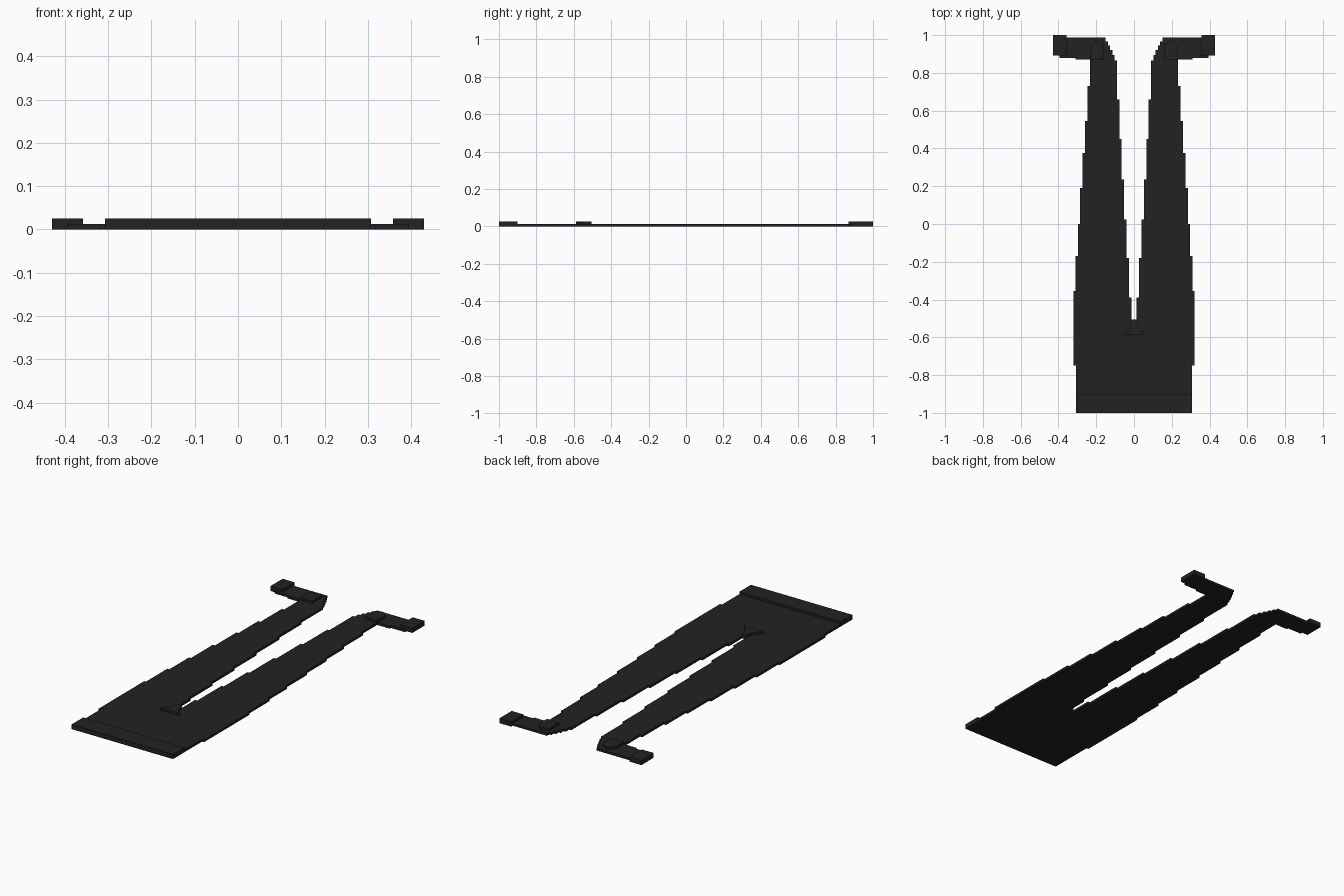
import bpy, bmesh

if "Cube" in bpy.data.objects:
    bpy.data.objects.remove(bpy.data.objects["Cube"])

T = 0.0128   # thickness of one layer

black = bpy.data.materials.new("matte black")
black.diffuse_color = (0.016, 0.016, 0.016, 1)
black.use_nodes = True
black.node_tree.nodes["Principled BSDF"].inputs["Base Color"].default_value = black.diffuse_color


def plate(name, pts, z0, z1):
    """Extrude a flat outline from z0 to z1."""
    bm = bmesh.new()
    face = bm.faces.new([bm.verts.new((x, y, z0)) for x, y in pts])
    out = bmesh.ops.extrude_face_region(bm, geom=[face])
    verts = [v for v in out["geom"] if isinstance(v, bmesh.types.BMVert)]
    bmesh.ops.translate(bm, verts=verts, vec=(0, 0, z1 - z0))
    bmesh.ops.recalc_face_normals(bm, faces=bm.faces[:])
    me = bpy.data.meshes.new(name)
    bm.to_mesh(me)
    bm.free()
    me.materials.append(black)
    ob = bpy.data.objects.new(name, me)
    bpy.context.collection.objects.link(ob)
    return ob


def mirrored(pts):
    return pts + [(-x, y) for x, y in reversed(pts)]


def rect(x0, x1, y0, y1):
    return [(x0, y0), (x1, y0), (x1, y1), (x0, y1)]


def stairs(steps, y):
    """Steps are (x, y_end): straight runs in y joined by small jogs in x."""
    pts = []
    for x, y_end in steps:
        pts += [(x, y), (x, y_end)]
        y = y_end
    return pts


# stepped outer and inner edges of the right leg, from waist to ankle
outer = stairs([(0.307, -0.75), (0.319, -0.355), (0.309, -0.17), (0.297, 0.0),
                (0.285, 0.19), (0.272, 0.375), (0.26, 0.545), (0.246, 0.73),
                (0.233, 0.87)], -1.0)
inner = stairs([(0.014, -0.39), (0.027, -0.18), (0.04, 0.025), (0.052, 0.235),
                (0.065, 0.45), (0.078, 0.66), (0.09, 0.865), (0.102, 0.895),
                (0.114, 0.92), (0.126, 0.945), (0.138, 0.967), (0.15, 0.987)], -0.505)
foot = [(0.309, 0.87), (0.309, 0.88), (0.36, 0.88), (0.36, 0.987)]

# legs, hips and feet as one flat sheet
plate("trouser_body", mirrored(outer + foot + inner[::-1]), 0, T)

# raised waistband and crotch gusset
plate("waistband", rect(-0.307, 0.307, -1.0, -0.9), T, 2 * T)
plate("crotch_gusset",
      mirrored([(0.06, -0.587), (0.026, -0.55), (0.014, -0.505)]), T, 2 * T)

# ankle patches, toe caps and the sole under each toe
for s, side in ((1, "right"), (-1, "left")):
    def flip(pts):
        return [(s * x, y) for x, y in pts]
    plate(side + "_ankle_patch", flip([(0.16, 0.868), (0.233, 0.868), (0.233, 0.94),
                                       (0.2, 0.968), (0.16, 0.953)]), T, 2 * T)
    plate(side + "_toe_cap", flip(rect(0.358, 0.43, 0.893, 1.0)), 0, 2 * T)
    plate(side + "_toe_sole", flip(rect(0.36, 0.394, 0.88, 0.893)), 0, T)
